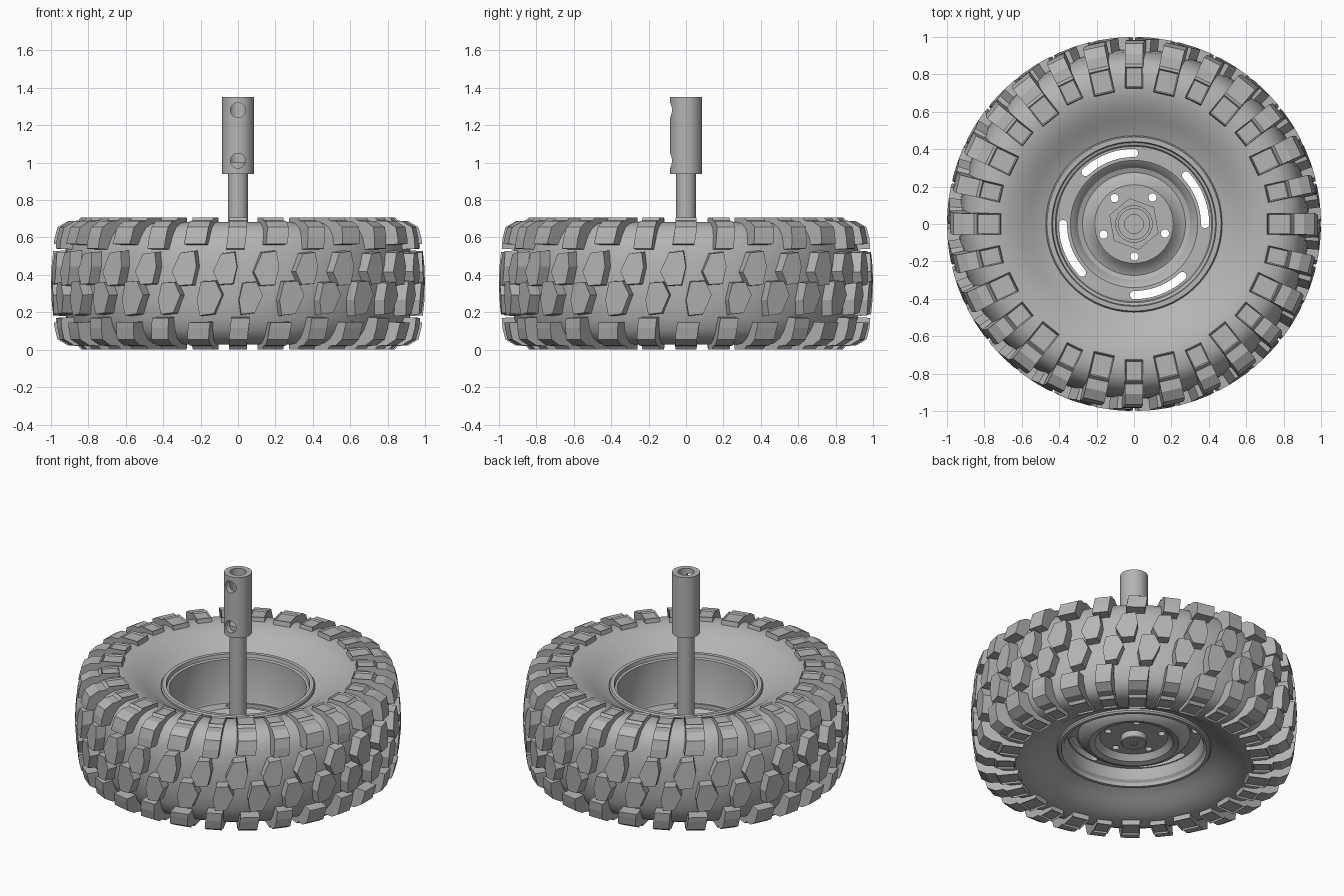
import bpy, bmesh
from math import sin, cos, pi, radians
from mathutils import Matrix, Vector

cube = bpy.data.objects.get("Cube")
if cube:
    bpy.data.objects.remove(cube)

MID = 0.355          # height of the tyre's middle plane
COUNT = 28           # tread blocks per row

grey = bpy.data.materials.new("plain_grey")
grey.use_nodes = True
grey.diffuse_color = (0.46, 0.46, 0.46, 1)
grey.node_tree.nodes["Principled BSDF"].inputs["Base Color"].default_value = (0.46, 0.46, 0.46, 1)


def finish(bm, name, smooth=None):
    bmesh.ops.recalc_face_normals(bm, faces=bm.faces)
    mesh = bpy.data.meshes.new(name)
    bm.to_mesh(mesh)
    bm.free()
    mesh.materials.append(grey)
    obj = bpy.data.objects.new(name, mesh)
    bpy.context.collection.objects.link(obj)
    if smooth:
        shade(obj, smooth)
    return obj


def shade(obj, angle):
    bpy.ops.object.select_all(action='DESELECT')
    obj.select_set(True)
    bpy.context.view_layer.objects.active = obj
    bpy.ops.object.shade_smooth_by_angle(angle=radians(angle))


def lathe(name, profile, segments=96, smooth=35):
    """Revolve a closed (radius, height) profile about the z axis."""
    bm = bmesh.new()
    verts = [bm.verts.new((r, 0, z)) for r, z in profile]
    edges = [bm.edges.new((verts[i - 1], verts[i])) for i in range(len(verts))]
    bmesh.ops.spin(bm, geom=verts + edges, cent=(0, 0, 0), axis=(0, 0, 1),
                   angle=2 * pi, steps=segments, use_merge=True)
    bmesh.ops.remove_doubles(bm, verts=bm.verts, dist=0.0005)
    return finish(bm, name, smooth)


def prism(bm, lower, upper):
    """Join two matching loops of points into a solid; return its faces."""
    a = [bm.verts.new(p) for p in lower]
    b = [bm.verts.new(p) for p in upper]
    faces = [bm.faces.new(a[::-1]), bm.faces.new(b)]
    for i in range(len(a)):
        faces.append(bm.faces.new((a[i - 1], a[i], b[i], b[i - 1])))
    return faces


def cylinder(name, r, z0, z1, sides=48, matrix=Matrix(), smooth=35):
    bm = bmesh.new()
    bmesh.ops.create_cone(bm, cap_ends=True, segments=sides, radius1=r, radius2=r,
                          depth=z1 - z0,
                          matrix=matrix @ Matrix.Translation((0, 0, (z0 + z1) / 2)))
    return finish(bm, name, smooth)


def cut(obj, cutters):
    """Subtract the cutters, bake the result and remove them."""
    for c in cutters:
        c.hide_render = True
        mod = obj.modifiers.new("cut", 'BOOLEAN')
        mod.operation, mod.solver, mod.object = 'DIFFERENCE', 'EXACT', c
    graph = bpy.context.evaluated_depsgraph_get()
    mesh = bpy.data.meshes.new_from_object(obj.evaluated_get(graph))
    obj.modifiers.clear()
    obj.data = mesh
    for c in cutters:
        bpy.data.objects.remove(c)
    shade(obj, 30)


# Tyre carcass: one half of the section, mirrored about the middle plane
half = [(0.45, 0.15), (0.46, 0.21), (0.485, 0.22), (0.52, 0.236), (0.56, 0.258), (0.61, 0.288),
        (0.67, 0.313), (0.74, 0.328), (0.81, 0.32), (0.86, 0.295), (0.895, 0.25),
        (0.918, 0.19), (0.932, 0.10)]
lathe("tyre_carcass", [(r, MID + h) for r, h in half] + [(0.936, MID)]
      + [(r, MID - h) for r, h in half[::-1]])


# Centre tread: staggered six-sided blocks, two rows related by a half turn
def tread_point(angle, s, z, depth=0.0):
    r = 1 - 0.4 * (z - MID) ** 2 - depth
    return Vector((r * cos(angle + s), r * sin(angle + s), z))


block = [(-0.05, 0.095), (0.035, 0.1), (0.075, 0.02), (0.025, -0.09), (-0.06, -0.1), (-0.075, -0.01)]
bm = bmesh.new()
for i in range(COUNT):
    for side in (1, -1):
        size = 0.92 if i % 2 else 0.86
        angle = -pi / 2 + i * 2 * pi / COUNT
        cx, cz = side * 0.07, MID - side * 0.08
        outline = [(cx + side * x * size, cz + side * z * size) for x, z in block]
        base = [tread_point(angle, cx + (s - cx) * 1.06, cz + (z - cz) * 1.05, 0.085) for s, z in outline]
        prism(bm, base, [tread_point(angle, s, z) for s, z in outline])
finish(bm, "centre_tread_blocks")

# Shoulder lugs: a section wrapping the tyre's corner, with a recessed pad
section = [(0.72, 0.29), (0.73, 0.353), (0.84, 0.353), (0.855, 0.335), (0.91, 0.332),
           (0.965, 0.30), (0.98, 0.24), (0.985, 0.185), (0.90, 0.18), (0.84, 0.26)]
bm = bmesh.new()
pads = []
for i in range(COUNT):
    for side in (1, -1):
        angle = -pi / 2 + i * 2 * pi / COUNT
        long = i % 2
        turn = Matrix.Rotation(angle, 3, 'Z')
        loops = []
        for edge in (-1, 1):
            pts = []
            for r, h in section:
                skew = -0.12 * side * max(0, 0.3 - h)
                if h < 0.2 and long:
                    h += 0.025
                inner = 0.015 * long if r < 0.8 else 0
                width = 0.047 + 0.009 * long + 0.02 * max(0, r - 0.85)
                pts.append(turn @ Vector((r - inner, edge * width + skew, MID + side * h)))
            loops.append(pts)
        pads.append(prism(bm, *loops)[4])     # face between the two pad corners
bmesh.ops.recalc_face_normals(bm, faces=bm.faces)
bmesh.ops.inset_individual(bm, faces=pads, thickness=0.009, depth=-0.01)
finish(bm, "shoulder_lugs")

# Wheel: rim barrel and dished disc as a single closed section
wheel = lathe("wheel_rim", [
    (0.04, 0.265), (0.21, 0.265), (0.225, 0.25), (0.25, 0.225), (0.275, 0.215), (0.30, 0.225),
    (0.32, 0.255), (0.34, 0.27), (0.415, 0.27), (0.42, 0.28), (0.42, 0.565), (0.435, 0.57),
    (0.44, 0.592), (0.465, 0.592), (0.472, 0.582), (0.472, 0.128), (0.465, 0.118),
    (0.445, 0.118), (0.44, 0.14), (0.425, 0.155), (0.41, 0.225), (0.345, 0.225), (0.33, 0.205),
    (0.31, 0.18), (0.275, 0.165), (0.24, 0.175), (0.22, 0.2), (0.21, 0.212), (0.04, 0.212)])

# Curved vent slots and bolt holes through the disc
cutters = []
for i in range(4):
    start = radians(90 * i)
    sweep, r, w = radians(43), 0.38, 0.022
    arc = [(r + w, sweep * k / 12) for k in range(13)]
    outline = [(q * cos(start + a), q * sin(start + a)) for q, a in arc]
    for end, flip in ((sweep, 1), (0, -1)):
        mid = Vector((r * cos(start + end), r * sin(start + end)))
        for k in range(1, 7):
            t = start + end + pi * k / 7 + (0 if flip > 0 else pi)
            outline.append((mid.x + w * cos(t), mid.y + w * sin(t)))
        if flip > 0:
            outline += [((r - w) * cos(start + a), (r - w) * sin(start + a)) for _, a in arc[::-1]]
    bm = bmesh.new()
    prism(bm, [(x, y, 0.1) for x, y in outline], [(x, y, 0.4) for x, y in outline])
    cutters.append(finish(bm, "slot_cutter"))
for i in range(5):
    a = radians(-89 + 72 * i)
    place = Matrix.Translation((0.173 * cos(a), 0.173 * sin(a), 0))
    cutters.append(cylinder("bolt_cutter", 0.022, 0.1, 0.4, 20, place))
cut(wheel, cutters)

# Hub: hexagonal drive, collar and lower boss
cylinder("hex_hub", 0.14, 0.26, 0.32, 6, Matrix.Rotation(radians(10), 4, 'Z'), None)
cylinder("hub_collar", 0.10, 0.31, 0.34)
lathe("lower_boss", [(0.02, 0.24), (0.08, 0.24), (0.08, 0.172), (0.075, 0.167), (0.02, 0.167)], 48)
cylinder("axle_tip", 0.022, 0.162, 0.30, 24)

# Axle shaft and its bored coupler with two screw holes on the front
cylinder("axle_shaft", 0.053, 0.30, 1.0)
coupler = lathe("shaft_coupler", [(0.05, 0.94), (0.085, 0.94), (0.085, 1.35), (0.05, 1.35)], 64)
cut(coupler, [cylinder("screw_cutter", 0.04, 0.0, 0.2, 32,
                       Matrix.Translation((0, 0, z)) @ Matrix.Rotation(pi / 2, 4, 'X'))
              for z in (1.01, 1.28)])
